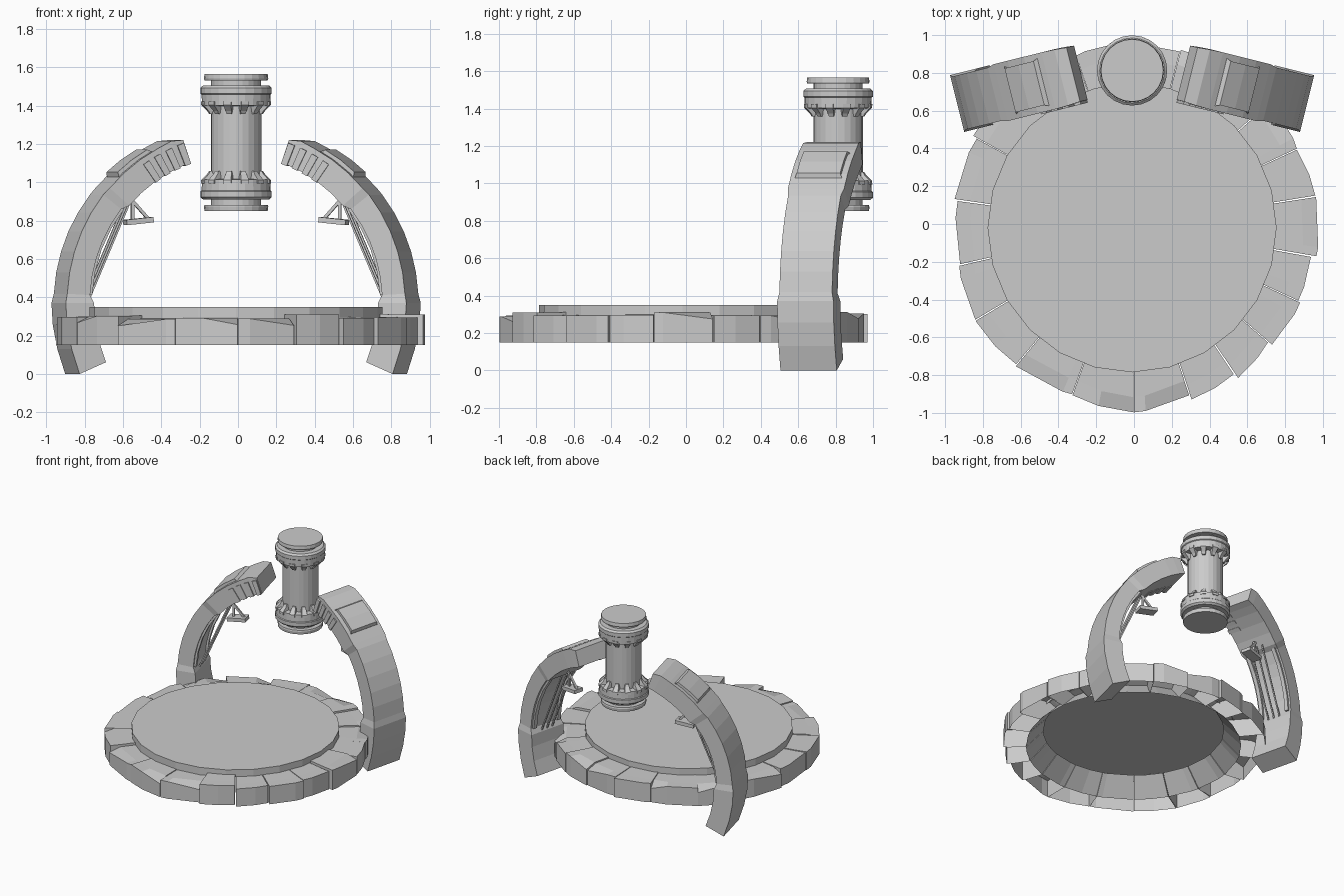
import bpy, bmesh, math, random
from mathutils import Vector

if "Cube" in bpy.data.objects:
    bpy.data.objects.remove(bpy.data.objects["Cube"])

random.seed(4)
CX = -0.01                      # mirror axis of arches and column
TILT = math.radians(14)         # arches turn toward the front
ARC_Z = 0.37                    # centre height of arch curve


def make(name, bm):
    bmesh.ops.recalc_face_normals(bm, faces=bm.faces)
    me = bpy.data.meshes.new(name)
    bm.to_mesh(me)
    bm.free()
    ob = bpy.data.objects.new(name, me)
    bpy.context.collection.objects.link(ob)
    return ob


def skin(bm, rings, skip=()):
    """Join rings of points and cap the ends; skip leaves strips open."""
    vs = [[bm.verts.new(p) for p in r] for r in rings]
    n = len(vs[0])
    for a, b in zip(vs, vs[1:]):
        for i in range(n):
            if i not in skip:
                j = (i + 1) % n
                bm.faces.new((a[i], a[j], b[j], b[i]))
    bm.faces.new(vs[0][::-1])
    bm.faces.new(vs[-1])


def lathe(name, profile, n, cx, cy):
    bm = bmesh.new()
    skin(bm, [[(cx + r * math.cos(2 * math.pi * i / n), cy + r * math.sin(2 * math.pi * i / n), z)
               for i in range(n)] for r, z in profile])
    return make(name, bm)


# ---------- platform (single top sheet with a short skirt) ----------
disc = lathe("platform_disc", [(0.765, 0.29), (0.765, 0.35)], 24, -0.01, -0.02)
bm = bmesh.new()
bm.from_mesh(disc.data)
bmesh.ops.delete(bm, geom=[f for f in bm.faces if f.normal.z < -0.5], context='FACES')
bm.to_mesh(disc.data)
bm.free()

# ---------- ring of rough stones, hollow underneath ----------
joints = [-90, -72, -56, -41, -25, -10, 9, 25, 42, 59, 75, 92, 109, 130, 151, 172, 193, 211, 230, 250, 270]
for k, (a0, a1) in enumerate(zip(joints, joints[1:])):
    gap = random.uniform(0.0, 0.3)
    a0, a1 = a0 + gap, a1 - gap
    zt = random.uniform(0.285, 0.315)
    r0, r1 = random.uniform(0.95, 0.99), random.uniform(0.95, 0.99)
    if k == 0:
        r0 = 1.0
    if k == len(joints) - 2:
        r1 = 1.0
    cut = random.uniform(.15, .85)
    rings = []
    for a, ro, end in ((a0, r0 - 0.008, 1), (a0 + (a1 - a0) * cut, r0 + (r1 - r0) * cut - 0.005, 0),
                       (a1, r1 - 0.008, 1)):
        c, s = math.cos(math.radians(a)), math.sin(math.radians(a))
        drop = random.choice((0.0, 0.0, 0.035)) if end else 0.0
        sec = [(0.80, 0.15), (ro, 0.15), (ro, zt - drop), (ro - 0.08, zt),
               (0.72, zt + 0.003), (0.67, 0.285)]
        rings.append([(r * c, r * s - 0.005, z) for r, z in sec])
    bm = bmesh.new()
    skin(bm, rings, skip=(0,))
    make("rim_stone", bm)

# ---------- arches ----------


def place(u, v, z, side):
    """Arch plane coordinates (outward, across, up) to world."""
    x = 0.017 + u * math.cos(TILT) + v * math.sin(TILT)
    y = 0.862 - u * math.sin(TILT) + v * math.cos(TILT)
    return (x if side > 0 else 2 * CX - x, y, z)


def arc_loft(bm, stations, side, v0=0.0):
    """Stations are (angle, inner radius, outer radius, width)."""
    rings = []
    for a, ri, ro, w in stations:
        c, s = math.cos(math.radians(a)), math.sin(math.radians(a))
        rings.append([place(r * c, v0 + v, ARC_Z + r * s, side)
                      for r, v in ((ri, -w / 2), (ro, -w / 2), (ro, w / 2), (ri, w / 2))])
    skin(bm, rings)


def bar(bm, p, q, t, side, half_width=None):
    """Rod between two arch plane points, optionally widened into a plate."""
    p, q = Vector(p), Vector(q)
    n = (q - p).normalized().cross(Vector((0, 1, 0))).normalized() * t
    v = Vector((0, half_width or t, 0))
    skin(bm, [[place(*(e + o), side) for o in (n + v, n - v, -n - v, -n + v)] for e in (p, q)])


def polar(r, a, v):
    return (r * math.cos(math.radians(a)), v, ARC_Z + r * math.sin(math.radians(a)))


for side, label in ((1, "right"), (-1, "left")):
    # main curved beam: wide foot, slimmer middle, wide head
    st = [(-23.5, 0.775, 0.93, 0.31)] + [(a, 0.775, 0.927, 0.31) for a in (-15, -7, 0)]
    st += [(a, 0.795, 0.918, 0.29) for a in (3, 10, 17, 24, 31, 38)]
    st += [(a, 0.775, 0.915, 0.31) for a in (41, 48, 55, 62)]
    st += [(67, 0.775, 0.918, 0.305), (71, 0.775, 0.90, 0.295)]
    bm = bmesh.new()
    arc_loft(bm, st, side)
    make(label + "_arch", bm)

    # raised plate on the outer face
    bm = bmesh.new()
    arc_loft(bm, [(46, .90, .915, .26), (47, .90, .936, .24), (53, .90, .936, .24),
                  (59, .90, .934, .24), (60, .90, .914, .26)], side)
    make(label + "_arch_plate", bm)

    # ribs on the front side near the tip
    bm = bmesh.new()
    for a in (56, 60.5, 65, 69.5):
        arc_loft(bm, [(a - 1.2, .77, .885, .1), (a + 1.2, .77, .885, .1)], side, -0.113)
    make(label + "_arch_ribs", bm)

    # inner edge rails and straight rods
    bm = bmesh.new()
    for v in (-0.115, 0.115):
        arc_loft(bm, [(a, .78, .81, .03) for a in (3, 12, 21, 30, 39)], side, v)
    make(label + "_inner_rails", bm)
    bm = bmesh.new()
    for v in (-0.05, 0.0, 0.05):
        bar(bm, polar(0.78, 1, v), polar(0.765, 43, v), 0.005, side)
    make(label + "_inner_rods", bm)

    # small bracket shelf hanging from the arch
    bm = bmesh.new()
    bar(bm, (0.425, 0, 0.805), (0.57, 0, 0.79), 0.014, side, 0.04)
    bar(bm, (0.445, 0, 0.81), (0.545, 0, 0.92), 0.008, side)
    bar(bm, (0.53, 0, 0.80), (0.53, 0, 0.92), 0.008, side)
    make(label + "_bracket", bm)

# ---------- floating column ----------
CY, MID = 0.813, 1.208
half = [(0.132, 0.0), (0.132, 0.19), (0.178, 0.194), (0.180, 0.25), (0.186, 0.255),
        (0.186, 0.285), (0.172, 0.298), (0.13, 0.298), (0.13, 0.325), (0.165, 0.325),
        (0.168, 0.335), (0.165, 0.357)]
profile = [(r, MID - h) for r, h in half[:0:-1]] + [(r, MID + h) for r, h in half[1:]]
lathe("column", profile, 24, CX, CY)

# tapered claws gripping the column at both ends
bm = bmesh.new()
for sgn in (1, -1):
    for k in range(12):
        a = 2 * math.pi * (k + 0.5) / 12
        c, s = math.cos(a), math.sin(a)
        rings = []
        for h, ri, ro, w in ((0.148, .128, .142, .012), (0.165, .13, .152, .016),
                             (0.196, .13, .183, .021), (0.215, .13, .184, .021)):
            rings.append([(CX + r * c - t * s, CY + r * s + t * c, MID + sgn * h)
                          for r, t in ((ri, -w), (ro, -w), (ro, w), (ri, w))])
        skin(bm, rings)
make("column_claws", bm)
